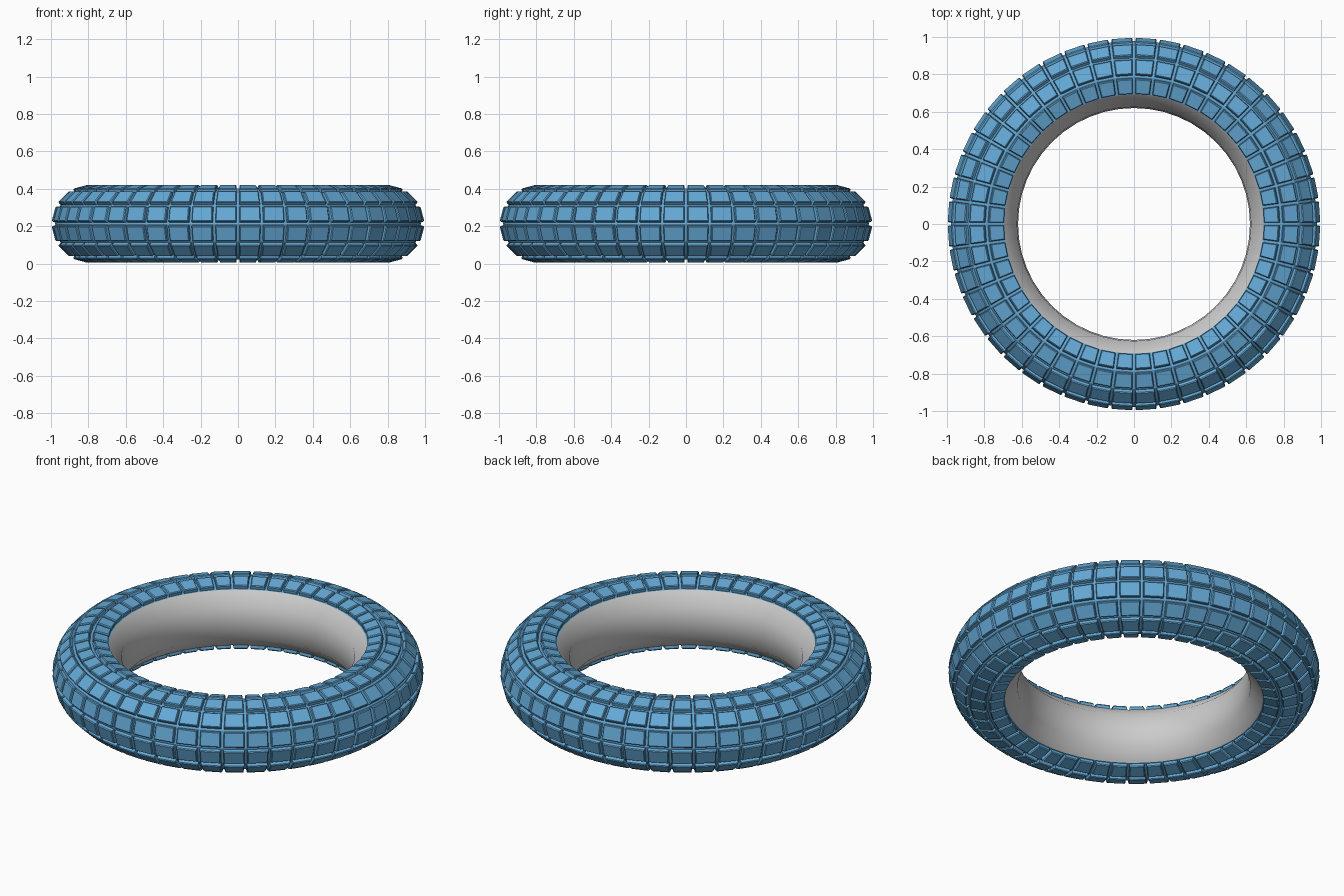
import bpy, bmesh
from math import sin, cos, pi, radians

if "Cube" in bpy.data.objects:
    bpy.data.objects.remove(bpy.data.objects["Cube"])

SEGS = 48               # steps around the wheel
R, r, ZC = 0.788, 0.19, 0.213   # ring radius, tube radius, mid height


def lathe(name, profile):
    """Revolve an open (radius, z) profile about z; returns object and bmesh."""
    bm = bmesh.new()
    rings = [[bm.verts.new((p * cos(2 * pi * j / SEGS), p * sin(2 * pi * j / SEGS), z))
              for p, z in profile] for j in range(SEGS)]
    for j in range(SEGS):
        a, b = rings[j], rings[(j + 1) % SEGS]
        for k in range(len(profile) - 1):
            bm.faces.new((a[k], b[k], b[k + 1], a[k + 1]))
    bm.normal_update()
    mesh = bpy.data.meshes.new(name)
    obj = bpy.data.objects.new(name, mesh)
    bpy.context.collection.objects.link(obj)
    return obj, bm


def finish(obj, bm, angle):
    bm.to_mesh(obj.data)
    bm.free()
    bpy.ops.object.select_all(action='DESELECT')
    obj.select_set(True)
    bpy.context.view_layer.objects.active = obj
    bpy.ops.object.shade_smooth_by_angle(angle=radians(angle))


def tube(deg):
    return (R + r * cos(radians(deg)), ZC + r * sin(radians(deg)))


# Blue tread: eight rows of raised, bevelled blocks
tread, bm = lathe("tread", [tube(d) for d in range(-120, 121, 30)])
blocks = bm.faces[:]
for thickness, depth in ((0.007, 0.0), (0.001, 0.017), (0.004, 0.005)):
    bmesh.ops.inset_individual(bm, faces=blocks, thickness=thickness, depth=depth,
                               use_even_offset=True)
    bm.normal_update()
blue = bpy.data.materials.new("tread_blue")
blue.diffuse_color = (0.13, 0.40, 0.68, 1)
blue.use_nodes = True
blue.node_tree.nodes["Principled BSDF"].inputs["Base Color"].default_value = blue.diffuse_color
tread.data.materials.append(blue)
finish(tread, bm, 20)

# Grey inner wall between the two tread edges
wall, bm = lathe("inner_wall", [tube(120), (0.626, ZC + 0.095), (0.62, ZC),
                                (0.626, ZC - 0.095), tube(240)])
finish(wall, bm, 60)
